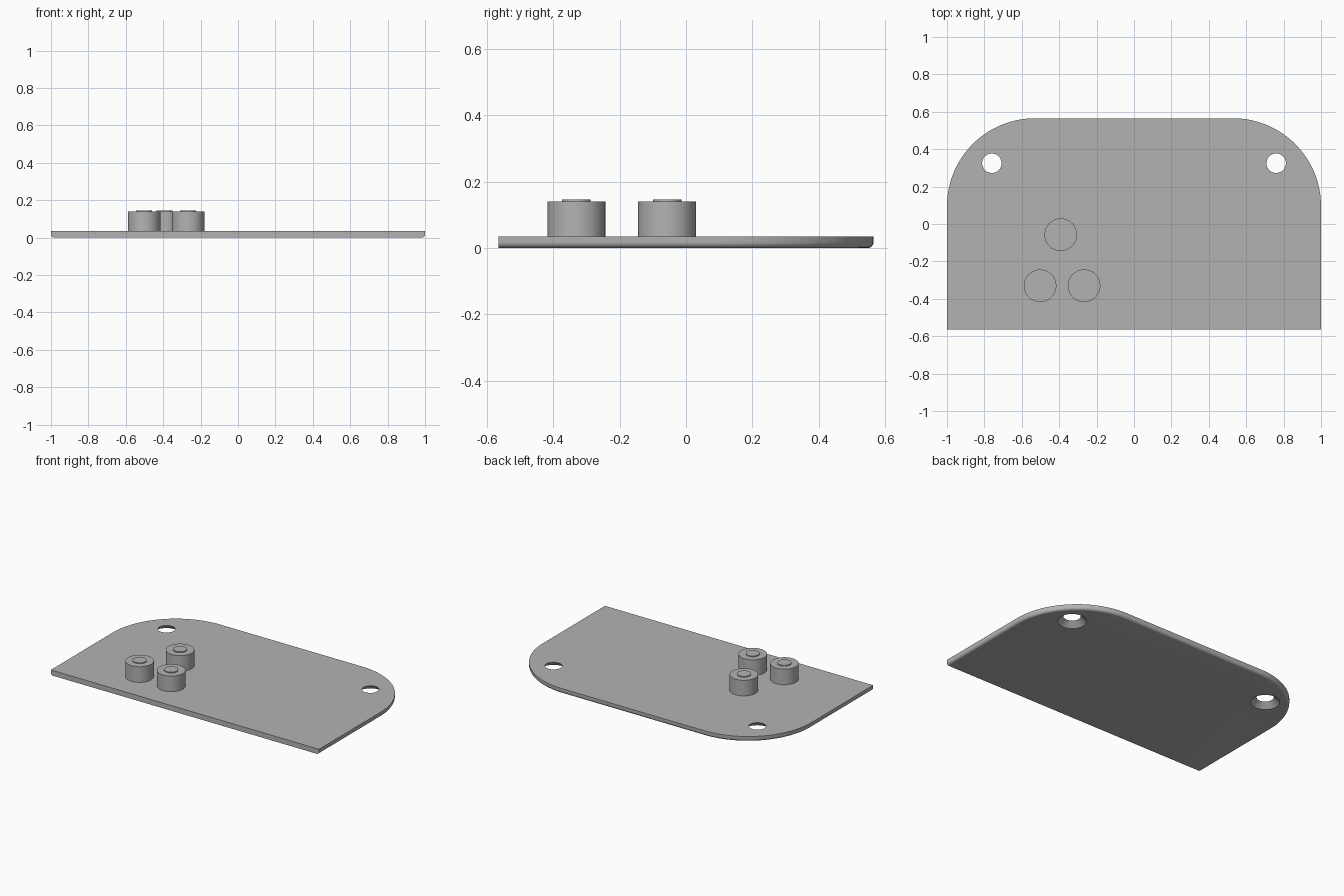
import bpy, bmesh
from math import sin, cos, pi, radians

cube = bpy.data.objects.get("Cube")
if cube:
    bpy.data.objects.remove(cube, do_unlink=True)

HALF_X, HALF_Y, THICK = 1.0, 0.565, 0.035
CORNER, FILLET = 0.47, 0.018

grey = bpy.data.materials.new("plain_grey")
grey.use_nodes = True
grey.diffuse_color = (0.45, 0.45, 0.45, 1)
grey.node_tree.nodes["Principled BSDF"].inputs["Base Color"].default_value = grey.diffuse_color


def make_object(name, bm):
    bmesh.ops.recalc_face_normals(bm, faces=bm.faces)
    mesh = bpy.data.meshes.new(name)
    bm.to_mesh(mesh)
    bm.free()
    mesh.materials.append(grey)
    obj = bpy.data.objects.new(name, mesh)
    bpy.context.collection.objects.link(obj)
    return obj


def loft(name, rings):
    """Skin a stack of equal-length rings and cap both ends."""
    bm = bmesh.new()
    loops = [[bm.verts.new(p) for p in ring] for ring in rings]
    n = len(loops[0])
    for low, high in zip(loops, loops[1:]):
        for i in range(n):
            j = (i + 1) % n
            bm.faces.new((low[i], low[j], high[j], high[i]))
    bm.faces.new(loops[0])
    bm.faces.new(loops[-1])
    return make_object(name, bm)


def lathe(name, x, y, profile, sides=64):
    return loft(name, [[(x + r * cos(2 * pi * i / sides), y + r * sin(2 * pi * i / sides), z)
                        for i in range(sides)] for r, z in profile])


def outline(inset, z, steps=32):
    """Plate outline: square front, large round rear corners."""
    r = CORNER - inset
    cx, cy = HALF_X - CORNER, HALF_Y - CORNER
    pts = [(-HALF_X + inset, -HALF_Y, z), (HALF_X - inset, -HALF_Y, z)]
    for side, start in ((1, 0), (-1, pi / 2)):
        for i in range(steps + 1):
            a = start + pi / 2 * i / steps
            pts.append((side * cx + r * cos(a), cy + r * sin(a), z))
    return pts


def smooth(obj):
    bpy.ops.object.select_all(action="DESELECT")
    obj.select_set(True)
    bpy.context.view_layer.objects.active = obj
    bpy.ops.object.shade_smooth_by_angle(angle=radians(30))


# Plate with a rounded lower edge on the sides and rear
rings = []
for k in range(7):
    a = pi / 2 * k / 6
    rings.append(outline(FILLET * (1 - sin(a)), FILLET * (1 - cos(a))))
rings.append(outline(0, THICK))
plate = loft("base_plate", rings)

# Countersunk screw holes, wide end below
for side in (-1, 1):
    cutter = lathe("hole_cutter", side * 0.76, 0.325,
                   [(0.099, -0.01), (0.052, 0.034), (0.052, 0.06)])
    cutter.hide_render = True
    mod = plate.modifiers.new("hole", "BOOLEAN")
    mod.operation, mod.solver, mod.object = "DIFFERENCE", "EXACT", cutter
    bpy.context.view_layer.objects.active = plate
    bpy.ops.object.modifier_apply(modifier=mod.name)
    bpy.data.objects.remove(cutter, do_unlink=True)
smooth(plate)

# Three round pegs, each with a low button on top
pegs = {"rear": (-0.392, -0.057), "right": (-0.502, -0.33), "left": (-0.267, -0.33)}
for label, (x, y) in pegs.items():
    smooth(lathe(label + "_peg", x, y, [(0.087, THICK), (0.087, 0.14),
                                        (0.043, 0.14), (0.043, 0.146)]))
